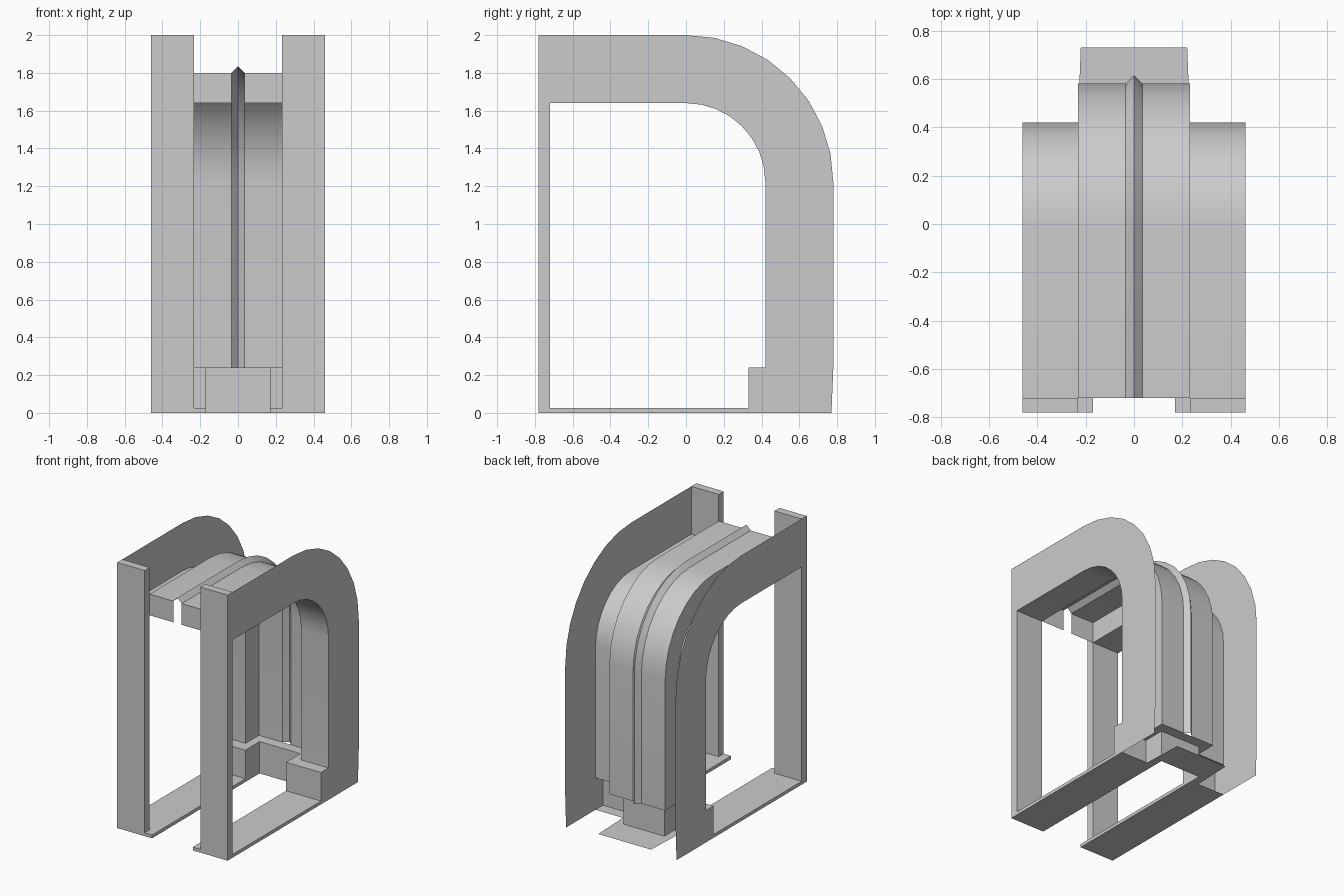
import bpy, bmesh, math

cube = bpy.data.objects.get("Cube")
if cube:
    bpy.data.objects.remove(cube)

# One plain grey for the whole frame
grey = bpy.data.materials.new("light_grey")
grey.use_nodes = True
colour = (0.6, 0.6, 0.6, 1)
grey.diffuse_color = colour
grey.node_tree.nodes["Principled BSDF"].inputs["Base Color"].default_value = colour

WIDE, CHANNEL, RECESS, RIB = 0.46, 0.232, 0.17, 0.035   # half widths
INNER, MIDDLE, CREST, OUTER = 0.42, 0.58, 0.615, 0.78   # bend radii
FRONT, INSIDE, STEP, NOTCH = -0.78, -0.72, 0.33, 0.5    # depths
BEND_Z, LEDGE, SILL, TOP = 1.22, 0.24, 0.025, 2.0       # heights


def make(name, verts, faces, smooth=False):
    mesh = bpy.data.meshes.new(name)
    mesh.from_pydata(verts, [], faces)
    mesh.materials.append(grey)
    obj = bpy.data.objects.new(name, mesh)
    bpy.context.collection.objects.link(obj)
    bm = bmesh.new()
    bm.from_mesh(mesh)
    bmesh.ops.recalc_face_normals(bm, faces=bm.faces)
    bm.to_mesh(mesh)
    bm.free()
    if smooth:
        bpy.ops.object.select_all(action='DESELECT')
        obj.select_set(True)
        bpy.context.view_layer.objects.active = obj
        bpy.ops.object.shade_smooth_by_angle(angle=math.radians(30))
    return obj


def panel(name, points):
    return make(name, points, [range(len(points))])


def box(name, lo, hi):
    verts = [(x, y, z) for x in (lo[0], hi[0]) for y in (lo[1], hi[1]) for z in (lo[2], hi[2])]
    faces = [(0, 1, 3, 2), (4, 6, 7, 5), (0, 4, 5, 1), (2, 3, 7, 6), (0, 2, 6, 4), (1, 5, 7, 3)]
    return make(name, verts, faces)


def sweep(name, section, steps, smooth):
    """Run (x, radius) section points along the roof, round the bend and down the back."""
    verts = []
    for x, r in section:
        verts.append((x, INSIDE, BEND_Z + r))
        for i in range(steps + 1):
            a = math.pi / 2 * i / steps
            verts.append((x, r * math.sin(a), BEND_Z + r * math.cos(a)))
        verts.append((x, r, LEDGE))
    n = steps + 3
    faces = [(s * n + i, s * n + i + 1, (s + 1) * n + i + 1, (s + 1) * n + i)
             for s in range(len(section) - 1) for i in range(n - 1)]
    return make(name, verts, faces, smooth)


# Curved lining with raised channel and central ridge
half = [(WIDE, INNER), (CHANNEL, INNER), (CHANNEL, MIDDLE), (RIB, MIDDLE)]
section = half + [(0, CREST)] + [(-x, r) for x, r in reversed(half)]
sweep("curved_lining", section, 8, True)

for side, s in (("left", 1), ("right", -1)):
    # Outer side plate: arch, foot and sill
    x = s * WIDE
    sweep(side + "_side_arch", [(x, INNER), (x, OUTER)], 8, False)
    panel(side + "_side_foot", [(x, STEP, 0), (x, OUTER - 0.01, 0), (x, OUTER, LEDGE), (x, STEP, LEDGE)])

    # Front post and floor rail
    ends = sorted((s * CHANNEL, x))
    box(side + "_front_post", (ends[0], FRONT, 0), (ends[1], INSIDE, TOP))
    ends = sorted((s * RECESS, x))
    box(side + "_floor_rail", (ends[0], FRONT, 0), (ends[1], STEP, SILL))

    # Short panel closing the front of the channel
    a, b = s * RIB, s * CHANNEL
    low, high = BEND_Z + INNER, BEND_Z + MIDDLE
    panel(side + "_front_valance", [(a, INSIDE, low), (b, INSIDE, low), (b, INSIDE, high), (a, INSIDE, high)])

    # Step: riser, notch side and ledge
    n = s * RECESS
    panel(side + "_step_riser", [(n, STEP, 0), (x, STEP, 0), (x, STEP, LEDGE), (n, STEP, LEDGE)])
    panel(side + "_notch_side", [(n, STEP, 0), (n, NOTCH, 0), (n, NOTCH, LEDGE), (n, STEP, LEDGE)])
    for name, z, back, back_x in (("ledge", LEDGE, MIDDLE, CHANNEL), ("back_floor", 0, 0.73, 0.22)):
        panel(side + "_" + name, [(n, STEP, z), (x, STEP, z), (x, INNER, z), (b, INNER, z),
                                  (s * back_x, back, z), (0, back, z), (0, NOTCH, z), (n, NOTCH, z)])

# Back of the notch
panel("notch_back", [(-RECESS, NOTCH, 0), (RECESS, NOTCH, 0), (RECESS, NOTCH, LEDGE), (-RECESS, NOTCH, LEDGE)])
